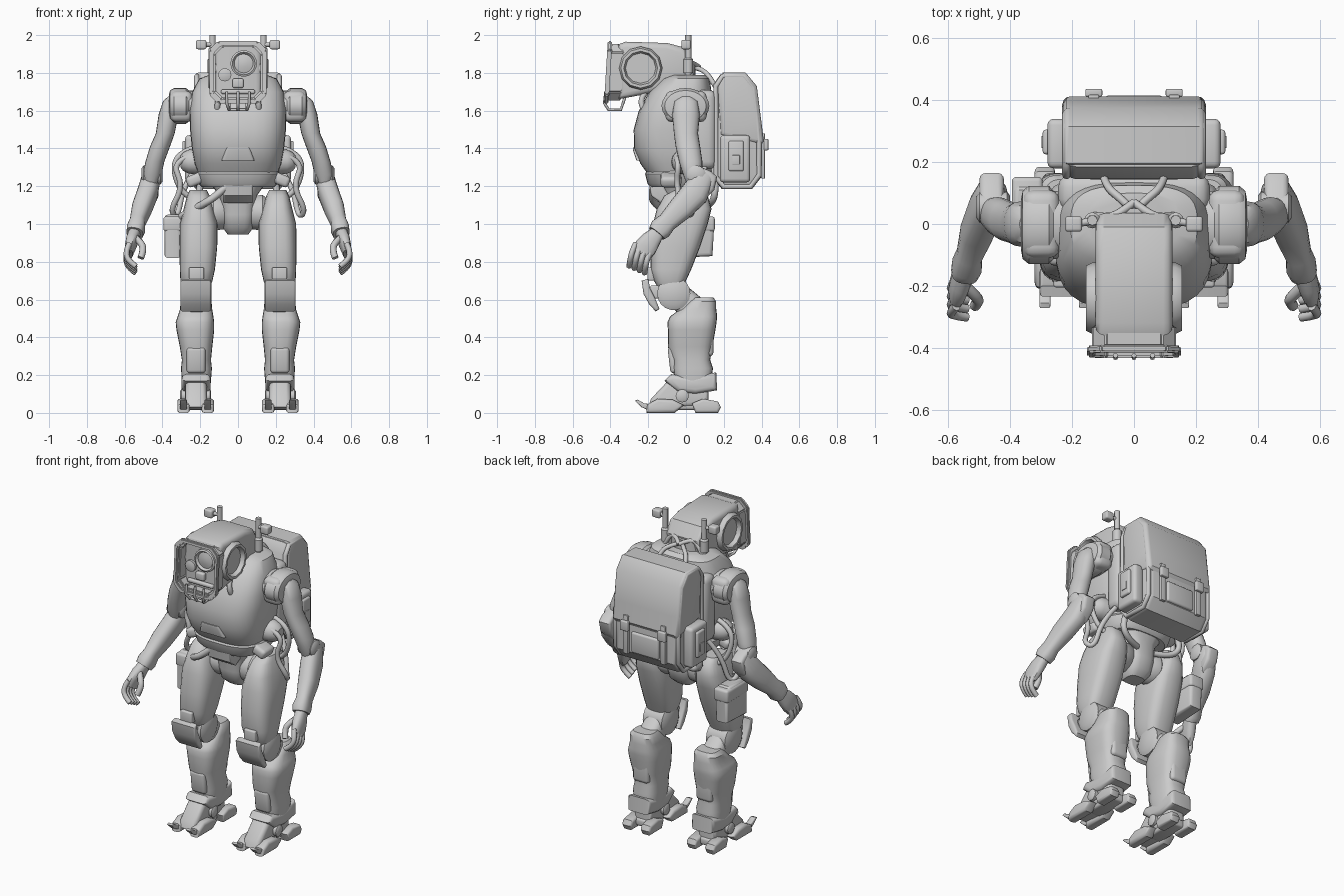
import bpy, bmesh, math
from mathutils import Vector

grey = bpy.data.materials.new("light_grey")
grey.diffuse_color = (0.6, 0.6, 0.6, 1)


def finish(name, bm):
    bmesh.ops.recalc_face_normals(bm, faces=bm.faces)
    me = bpy.data.meshes.new(name)
    bm.to_mesh(me)
    bm.free()
    me.materials.append(grey)
    ob = bpy.data.objects.new(name, me)
    bpy.context.collection.objects.link(ob)
    return ob


def skin(name, rings):
    """Join rings of points into a closed skin."""
    bm = bmesh.new()
    vs = [[bm.verts.new(p) for p in r] for r in rings]
    n = len(vs[0])
    for a, b in zip(vs, vs[1:]):
        for i in range(n):
            bm.faces.new((a[i], a[(i + 1) % n], b[(i + 1) % n], b[i]))
    bm.faces.new(vs[0])
    bm.faces.new(vs[-1])
    return finish(name, bm)


def loft(name, secs, p=2.5, n=24, tilt=False):
    """Superellipse sections (x, y, z, rx, ry); tilt follows the path."""
    rings = []
    for k, (x, y, z, rx, ry) in enumerate(secs):
        u, v = Vector((1, 0, 0)), Vector((0, 1, 0))
        if tilt:
            a, b = secs[max(k - 1, 0)], secs[min(k + 1, len(secs) - 1)]
            t = (Vector(a[:3]) - Vector(b[:3])).normalized()
            v = t.cross(u).normalized()
            u = v.cross(t)
        ring = []
        for i in range(n):
            c, s = math.cos(math.tau * i / n), math.sin(math.tau * i / n)
            c, s = (math.copysign(abs(q) ** (2 / p), q) for q in (c, s))
            ring.append(Vector((x, y, z)) + u * c * rx + v * s * ry)
        rings.append(ring)
    return skin(name, rings)


def lathe(name, prof, c, axis="X", n=20, ky=1, kz=1):
    """Revolve (offset, radius) pairs about an axis through c."""
    rings = []
    for h, r in prof:
        ring = []
        for i in range(n):
            a, b = r * math.cos(math.tau * i / n), r * math.sin(math.tau * i / n)
            d = {"X": (h, a * ky, b * kz), "Y": (a, h, b), "Z": (a, b, h)}[axis]
            ring.append(Vector(c) + Vector(d))
        rings.append(ring)
    return skin(name, rings)


def prism(name, pts, x0, x1, bevel=0.0):
    """Extrude a (y, z) outline across x, with rounded edges."""
    bm = bmesh.new()
    f = bm.faces.new([bm.verts.new((x0, y, z)) for y, z in pts])
    r = bmesh.ops.extrude_face_region(bm, geom=[f])
    bmesh.ops.translate(bm, vec=(x1 - x0, 0, 0),
                        verts=[g for g in r["geom"] if isinstance(g, bmesh.types.BMVert)])
    if bevel:
        es = [e for e in bm.edges if len(e.link_faces) == 2 and
              max(len(q.verts) for q in e.link_faces) > 4] if len(pts) > 4 else bm.edges[:]
        bmesh.ops.bevel(bm, geom=es, offset=bevel, segments=3, profile=0.5,
                        affect="EDGES", clamp_overlap=True)
    return finish(name, bm)


def box(name, c, size, bevel=0.01, rot=(0, 0, 0)):
    hy, hz = size[1] / 2, size[2] / 2
    ob = prism(name, [(-hy, -hz), (hy, -hz), (hy, hz), (-hy, hz)], -size[0] / 2, size[0] / 2, bevel)
    ob.location, ob.rotation_euler = c, rot


def frame(name, hw, hz, wall, y0, y1):
    """Octagonal ring facing the front, leaning slightly forward at the foot."""
    bm, rings = bmesh.new(), []
    for d, y in ((0, y0), (0, y1), (wall, y1), (wall, y0)):
        w, h, cut = hw - d, hz - d, .045 - d * .3
        o = [(w - cut, h), (w, h - cut), (w, cut - h), (w - cut, -h)]
        o += [(-a, b) for a, b in reversed(o)]
        rings.append([bm.verts.new((a, y + b * .06, 1.803 + b)) for a, b in o])
    for k in range(4):
        a, b = rings[k], rings[(k + 1) % 4]
        for i in range(8):
            bm.faces.new((a[i], a[(i + 1) % 8], b[(i + 1) % 8], b[i]))
    bmesh.ops.bevel(bm, geom=bm.edges[:], offset=.006, segments=2, affect="EDGES")
    finish(name, bm)


def tube(name, pts, r, cyclic=False, order=3):
    cu = bpy.data.curves.new(name, "CURVE")
    cu.dimensions, cu.bevel_depth, cu.bevel_resolution = "3D", r, 2
    cu.use_fill_caps = True
    sp = cu.splines.new("POLY" if order == 2 else "NURBS")
    sp.points.add(len(pts) - 1)
    for q, p in zip(sp.points, pts):
        q.co = (*p, 1)
    sp.use_cyclic_u = cyclic
    if order > 2:
        sp.order_u, sp.use_endpoint_u, sp.resolution_u = order, True, 5
    cu.materials.append(grey)
    bpy.context.collection.objects.link(bpy.data.objects.new(name, cu))


# torso shell, lower rim and belly plates
loft("torso", [(0, y, z, rx, ry) for z, y, rx, ry in (
    (1.79, .01, .15, .09), (1.77, 0, .205, .125), (1.70, -.03, .242, .165), (1.6, -.05, .256, .2),
    (1.5, -.06, .254, .217), (1.4, -.06, .244, .215), (1.32, -.05, .23, .192), (1.24, -.025, .2, .16))], 3, 32)
box("torso_back", (0, .1, 1.5), (.49, .12, .42), .04)
loft("torso_rim", [(0, -.03, z, rx, rx * .83) for z, rx in (
    (1.28, .215), (1.265, .225), (1.215, .21), (1.195, .19))], 2.8, 32)
loft("chest_vent", [(0, -.2, 1.405, .062, .08), (0, -.2, 1.39, .068, .08), (0, -.2, 1.335, .088, .062)], 10)
prism("belly_plate", [(-.16, 1.26), (-.2, 1.25), (-.185, 1.15), (-.13, 1.11), (-.08, 1.14)], -.08, .08, .01)
loft("waist", [(0, 0, 1.22, .15, .13), (0, 0, 1.15, .10, .11), (0, 0, 1.05, .09, .11),
               (0, 0, .98, .08, .09), (0, 0, .945, .055, .05)], 3)

# head shell, face frame and lens
prism("head", [(-.36, 1.95), (-.32, 1.965), (-.1, 1.958), (-.01, 1.935), (.035, 1.86), (.02, 1.77),
               (-.1, 1.71), (-.2, 1.69), (-.36, 1.66)], -.125, .125, .03)
loft("neck", [(0, -.08, 1.73, .11, .13), (0, -.05, 1.85, .1, .1)], 3)
frame("face_frame", .152, .165, .024, -.424, -.400)
frame("face_rim", .136, .15, .016, -.405, -.335)
lathe("main_lens", [(0, .07), (-.02, .07), (-.025, .06), (-.012, .05), (-.02, .02)], (.03, -.355, 1.85), "Y")
lathe("small_lens", [(0, .035), (-.02, .035), (-.025, .02)], (-.07, -.355, 1.79), "Y", 12)
box("face_sensor", (0, -.37, 1.745), (.06, .03, .05))
box("face_strip", (0, -.37, 1.70), (.18, .025, .025))
for x in (-.06, 0, .06):
    tube("chin_bar", [(x, -.425, 1.70), (x, -.432, 1.64), (x * .8, -.41, 1.605), (x * .8, -.345, 1.605),
                      (x * .8, -.32, 1.68)], .008, order=2)
tube("chin_cross_bar", [(-.05, -.4, 1.605), (.05, -.4, 1.605)], .008, order=2)

# backpack body, lid, pocket and mount
pack = [(.145, 1.74), (.185, 1.795), (.31, 1.795), (.365, 1.73), (.388, 1.55), (.40, 1.42),
        (.40, 1.25), (.35, 1.185), (.19, 1.185), (.145, 1.24)]
prism("backpack", pack, -.222, .222, .035)
prism("pack_lid", [(.165, 1.73), (.195, 1.802), (.315, 1.802), (.375, 1.73), (.398, 1.55), (.412, 1.44), (.40, 1.42),
                   (.18, 1.47)], -.23, .23, .035)
box("pack_pocket", (0, .4, 1.32), (.19, .03, .13), .012)
box("pack_mount", (0, .15, 1.5), (.3, .06, .4), .01)

for s in (1, -1):
    P = lambda *pts: [(s * a, b, c) for a, b, c in pts]
    L = lambda *q: [(s * t[0], *t[1:]) for t in q]
    # ear discs with a dished centre
    lathe("ear_disc", [(s * h, r) for h, r in ((.10, .115), (.135, .115), (.155, .105), (.155, .09), (.13, .08), (.13, .03))],
          (0, -.24, 1.825), n=12)
    # antennas and neck hoses
    tube("antenna", P((.135, .012, 1.72), (.135, .012, 2.0)), .017, order=2)
    lathe("antenna_collar", [(0, .026), (.07, .026), (.08, .017)], (s * .135, .012, 1.8), "Z", 12)
    box("antenna_knob", (s * .195, .0, 1.95), (.055, .05, .05))
    tube("antenna_arm", P((.135, .01, 1.95), (.19, .0, 1.95)), .012, order=2)
    tube("neck_hose", P((0, .07, 1.83), (.05, .03, 1.86), (.1, .02, 1.84), (.15, .03, 1.75)), .013)
    tube("pack_hose", P((0, .04, 1.83), (.04, .08, 1.82), (.09, .12, 1.79), (.1, .16, 1.72)), .013)
    tube("chin_hose", P((.09, -.2, 1.71), (.11, -.26, 1.66), (.11, -.22, 1.6)), .016)
    # pack edging, side pouch, buckles
    tube("pack_edging", [(s * .218, .275 + (y - .275) * .9, 1.49 + (z - 1.49) * .96) for y, z in pack], .014, True, 2)
    box("side_pouch", (s * .245, .26, 1.345), (.07, .16, .25), .02)
    box("pouch_clasp", (s * .28, .265, 1.36), (.03, .08, .16), .01)
    box("pouch_stud", (s * .293, .265, 1.34), (.012, .04, .05), .003)
    box("pack_strap", (s * .13, .408, 1.36), (.035, .02, .24), .004)
    box("pack_buckle", (s * .13, .424, 1.42), (.055, .024, .06), .005)
    # shoulder pad and hub
    lathe("shoulder_pad", [(s * h, r) for h, r in ((.2, .095), (.26, .10), (.275, .115), (.34, .115), (.36, .10), (.366, .07))],
          (0, -.003, 1.625), n=24, ky=1.1, kz=.82)
    box("shoulder_block", (s * .3, 0, 1.622), (.12, .22, .165), .035)
    # arm
    loft("upper_arm", L((.345, 0, 1.675, .025, .03), (.355, 0, 1.65, .042, .062), (.368, 0, 1.58, .052, .073),
         (.385, 0, 1.48, .05, .064), (.413, .01, 1.41, .053, .065), (.44, .025, 1.33, .05, .062),
         (.455, .035, 1.26, .05, .05), (.46, .035, 1.21, .03, .03)), 2.2, 20)
    lathe("elbow_hub", [(-.055, .035), (-.045, .05), (.045, .05), (.055, .035)], (s * .455, .055, 1.26), n=16)
    loft("forearm", L((.455, .11, 1.28, .035, .035), (.458, .095, 1.25, .05, .06), (.48, .045, 1.16, .055, .075),
         (.51, -.03, 1.08, .053, .066), (.532, -.1, 1.01, .042, .052), (.54, -.135, .975, .049, .06),
         (.547, -.155, .95, .045, .05)), 2.6, 20, True)
    prism("elbow_guard", [(.06, 1.31), (.13, 1.28), (.165, 1.25), (.15, 1.18), (.09, 1.12), (.08, 1.2)],
          s * .42, s * .5, .02)
    loft("palm", L((.547, -.15, .955, .032, .037), (.56, -.185, .915, .033, .052), (.572, -.215, .875, .028, .06),
         (.578, -.235, .84, .02, .052)), 2.5, 16, True)
    for i in range(4):
        y = -.195 - .027 * i
        z = .83 + .012 * i
        tube("finger", P((.575, y + .01, z + .03), (.595, y - .01, z - .01), (.583, y - .02, z - .06),
                         (.54, y - .025, z - .09)), .015)
    tube("thumb", P((.545, -.2, .93), (.51, -.235, .9), (.50, -.25, .86), (.515, -.265, .82)), .018)
    # side hoses and their sockets
    lathe("hose_socket", [(s * h, r) for h, r in ((.2, .07), (.26, .065), (.29, .05), (.305, .03))], (0, -.01, 1.33), n=14)
    box("hip_bracket", (s * .225, -.08, 1.235), (.1, .11, .06), .02, (0, s * .4, 0))
    tube("outer_hose", P((.25, -.05, 1.36), (.35, -.04, 1.33), (.29, -.05, 1.2), (.36, -.02, 1.07), (.32, .03, 1.03),
                         (.29, .06, 1.2), (.22, .1, 1.3)), .015)
    tube("inner_hose", P((.24, .02, 1.4), (.33, .02, 1.37), (.34, .03, 1.25), (.27, .05, 1.13), (.14, .08, 1.1)), .015)
    tube("rear_hose", P((.15, .15, 1.3), (.22, .16, 1.2), (.18, .14, 1.1), (.06, .1, 1.1)), .018)
    # hip joint and thigh
    lathe("hip_joint", [(s * h, r) for h, r in ((.05, .07), (.075, .09), (.13, .095), (.15, .08))], (0, 0, 1.06), n=18)
    loft("thigh", L((.21, .01, 1.18, .045, .07), (.21, 0, 1.15, .06, .115), (.208, -.01, 1.08, .08, .145),
         (.208, -.03, 1.0, .1, .145), (.21, -.055, .88, .1, .13), (.215, -.08, .76, .093, .108),
         (.22, -.085, .7, .085, .085), (.22, -.08, .65, .065, .06)), 3)
    lathe("knee_joint", [(-.08, .06), (-.065, .088), (.065, .088), (.08, .06)], (s * .22, -.065, .632), n=18)
    prism("knee_plate", [(-.2, .71), (-.235, .70), (-.225, .63), (-.195, .575), (-.16, .537), (-.14, .55), (-.165, .61),
                         (-.19, .66)], s * .142, s * .305, .012)
    box("knee_notch", (s * .22, -.185, .735), (.08, .04, .07), .008)
    box("knee_hinge", (s * .22, -.15, .64), (.09, .08, .07), .01)
    # shin and ankle
    loft("knee_link", L((.22, -.05, .64, .06, .06), (.22, .04, .54, .07, .08)), 3, tilt=True)
    loft("shin", L((.22, .09, .612, .065, .055), (.222, .085, .59, .082, .075), (.222, .065, .55, .085, .095),
         (.225, .04, .51, .095, .125), (.228, .032, .48, .102, .13), (.226, .03, .44, .1, .126),
         (.222, .022, .35, .086, .118), (.22, .028, .28, .077, .1), (.22, .035, .235, .082, .108),
         (.22, .04, .15, .075, .09)), 3)
    box("shin_plate", (s * .222, -.07, .28), (.10, .04, .14), .018, (.12, 0, 0))
    box("calf_plate", (s * .22, .12, .4), (.11, .05, .2), .02)
    prism("ankle_cover", [(-.115, .17), (-.08, .205), (.03, .19), (.16, .215), (.165, .12), (.05, .1), (-.04, .11)],
          s * .145, s * .298, .025)
    # foot: instep, toes, claws and heels
    prism("instep", [(-.2, .03), (-.185, .075), (-.1, .165), (.02, .16), (.12, .12), (.12, .04), (0, .03), (-.08, .02)],
          s * .165, s * .28, .025)
    for x in (.16, .288):
        prism("side_toe", [(-.21, 0), (-.205, .045), (-.15, .075), (-.07, .07), (-.01, .04), (-.06, 0)],
              s * (x - .033), s * (x + .033), .018)
        prism("toe_claw", [(-.19, .01), (-.235, .03), (-.272, .065), (-.255, .07), (-.22, .05), (-.17, .045)],
              s * (x - .018), s * (x + .018), .005)
        prism("heel_pad", [(.05, 0), (.17, 0), (.185, .03), (.17, .06), (.09, .075), (.03, .05)],
              s * (x - .033), s * (x + .033), .015)
        lathe("ankle_hub", [(-.018, .025), (-.012, .035), (.012, .035), (.018, .025)], (s * x, -.02, .09), n=12)
    box("sole", (s * .222, .02, .04), (.1, .22, .05), .015)

# thigh pouch and belt strap on one side only
prism("thigh_pouch", [(-.06, 1.02), (-.02, 1.05), (.11, 1.05), (.15, 1.01), (.14, .83), (-.06, .82)], -.39, -.30, .02)
box("pouch_flap", (-.345, .045, 1.0), (.1, .215, .08), .015)
tube("belt_strap", [(-.04, -.17, 1.22), (-.1, -.18, 1.16), (-.19, -.17, 1.1), (-.3, -.05, 1.04)], .02)

# smooth shading with kept edges
bpy.ops.object.select_all(action="DESELECT")
for ob in bpy.context.scene.objects:
    if ob.type == "MESH":
        ob.select_set(True)
        bpy.context.view_layer.objects.active = ob
bpy.ops.object.shade_smooth_by_angle(angle=math.radians(35))
